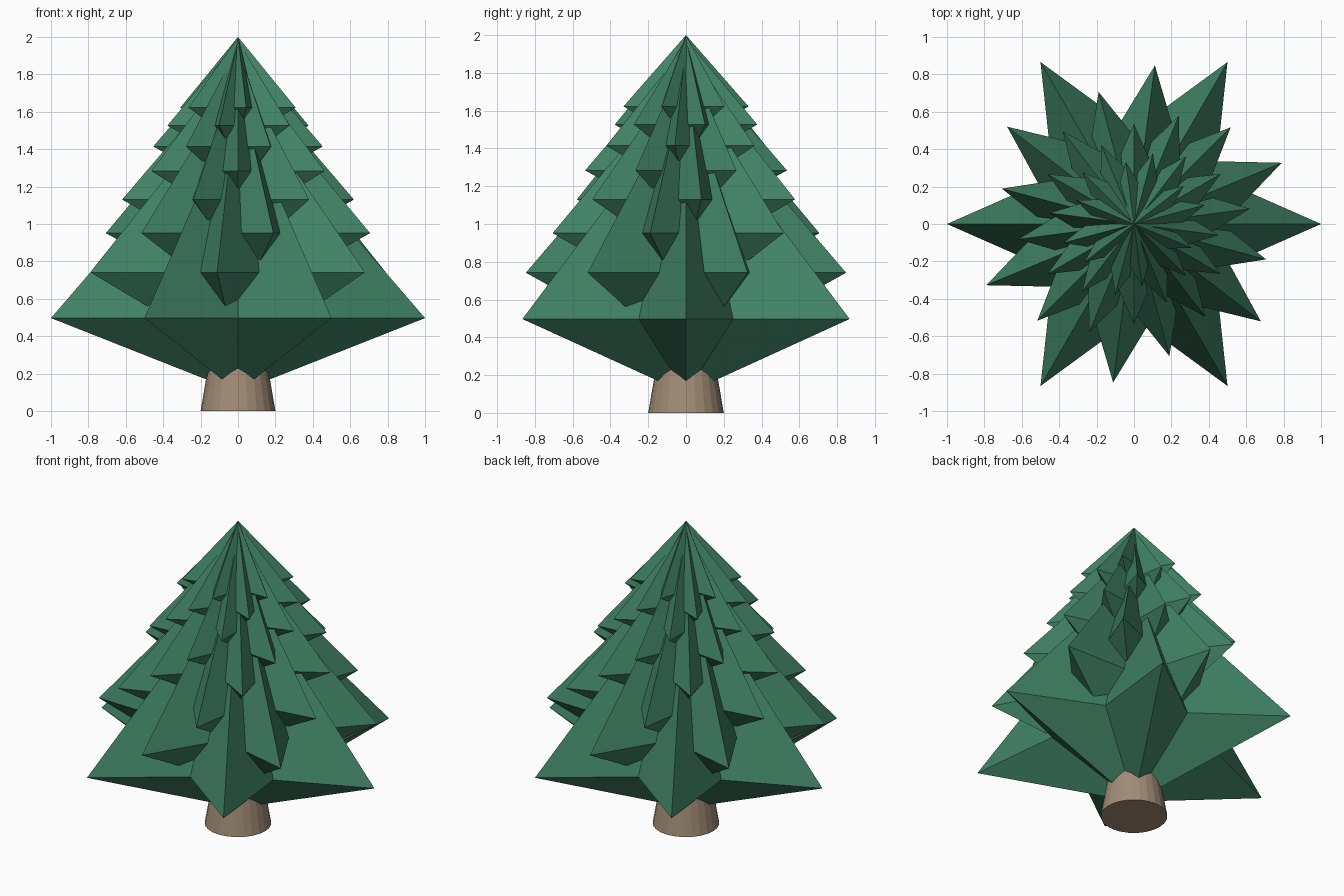
import bpy, bmesh
from math import sin, cos, pi, radians

if "Cube" in bpy.data.objects:
    bpy.data.objects.remove(bpy.data.objects["Cube"])


def material(name, color):
    m = bpy.data.materials.new(name)
    m.diffuse_color = (*color, 1)
    m.use_nodes = True
    m.node_tree.nodes["Principled BSDF"].inputs["Base Color"].default_value = m.diffuse_color
    return m


def finish(name, bm, mat):
    bmesh.ops.recalc_face_normals(bm, faces=bm.faces)
    mesh = bpy.data.meshes.new(name)
    bm.to_mesh(mesh)
    bm.free()
    mesh.materials.append(mat)
    bpy.context.collection.objects.link(bpy.data.objects.new(name, mesh))


def star_tier(name, radius, z, rise, drop, turn, mat):
    """Six-pointed flat star outline joined to a point above and a point below."""
    bm = bmesh.new()
    top = bm.verts.new((0, 0, z + rise))
    low = bm.verts.new((0, 0, z - drop))
    ring = []
    for i in range(12):
        a = turn + i * pi / 6
        r = radius if i % 2 == 0 else radius * 0.5
        ring.append(bm.verts.new((r * cos(a), r * sin(a), z)))
    for i in range(12):
        a, b = ring[i], ring[(i + 1) % 12]
        bm.faces.new((a, b, top))
        bm.faces.new((b, a, low))
    finish(name, bm, mat)


green = material("needles", (0.052, 0.225, 0.130))
brown = material("bark", (0.36, 0.265, 0.18))

# Foliage: each tier is a smaller, turned copy of the one below
TIERS, RATIO = 8, 0.855
z, step = 0.497, 0.245
for k in range(TIERS):
    s = RATIO ** k
    drop = 0.395 if k == 0 else 0.55 * s
    rise = 2.0 - z if k == TIERS - 1 else 1.16 * s
    star_tier(f"foliage_tier_{k + 1}", s, z, rise, drop, radians(22.5 * k), green)
    z += step * s

# Tapered trunk
bm = bmesh.new()
bmesh.ops.create_cone(bm, cap_ends=True, segments=24, radius1=0.2, radius2=0.115, depth=0.5)
bmesh.ops.translate(bm, verts=bm.verts, vec=(0, 0, 0.25))
finish("trunk", bm, brown)
